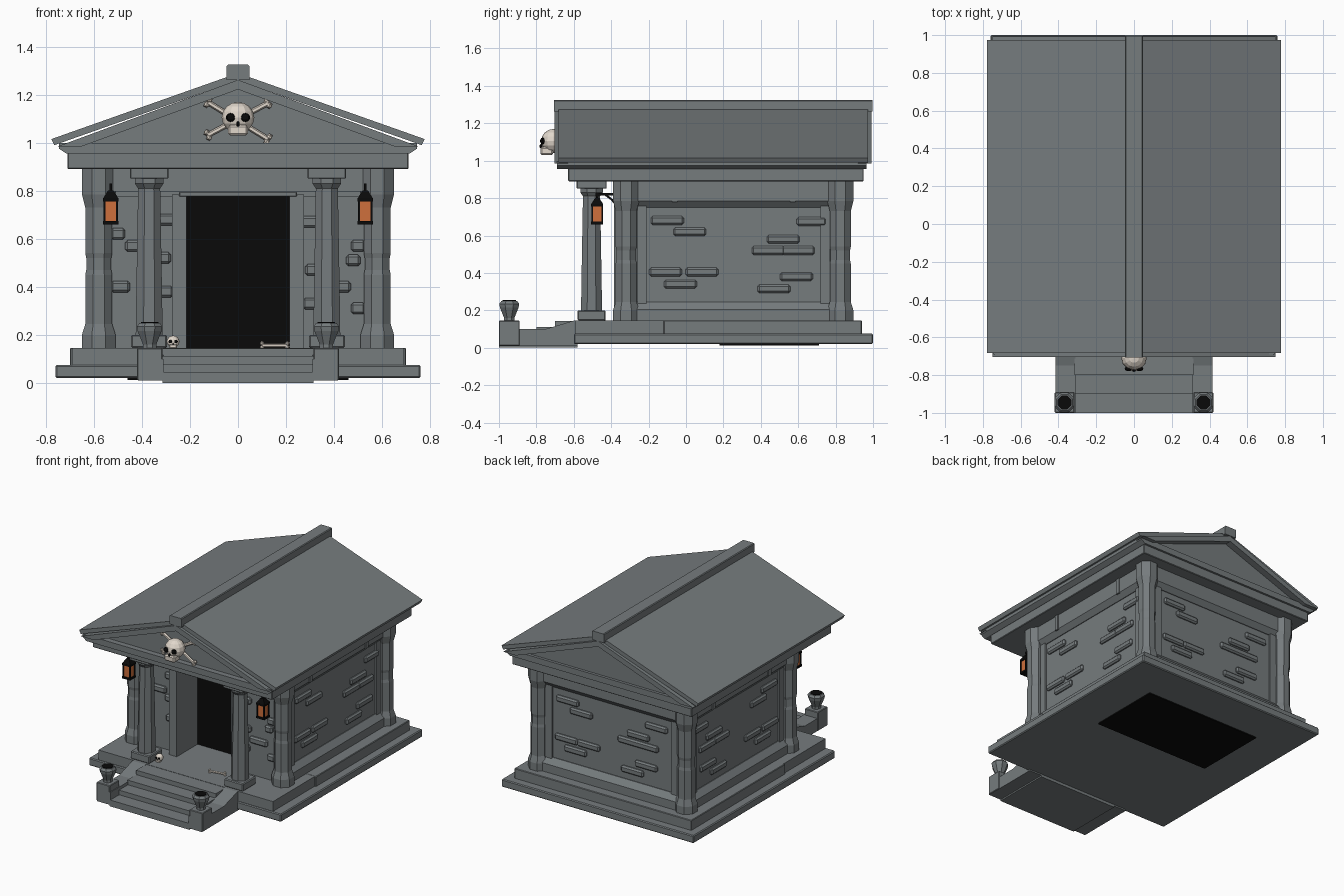
import bpy, bmesh, math
from mathutils import Vector, Matrix

if "Cube" in bpy.data.objects:
    bpy.data.objects.remove(bpy.data.objects["Cube"])


def material(name, rgb):
    m = bpy.data.materials.new(name)
    m.diffuse_color = (*rgb, 1)
    m.use_nodes = True
    m.node_tree.nodes["Principled BSDF"].inputs["Base Color"].default_value = m.diffuse_color
    return m


STONE = material("grey_stone", (0.18, 0.2, 0.207))
BLACK = material("black", (0.003, 0.003, 0.003))
BONE = material("bone", (0.75, 0.68, 0.6))
GLOW = material("lantern_orange", (0.62, 0.16, 0.045))


def finish(name, bm, mat):
    bmesh.ops.recalc_face_normals(bm, faces=bm.faces)
    me = bpy.data.meshes.new(name)
    bm.to_mesh(me)
    bm.free()
    me.materials.append(mat)
    ob = bpy.data.objects.new(name, me)
    bpy.context.collection.objects.link(ob)
    return ob


def box(name, x, y, z, mat=STONE, bevel=0):
    """Box from (min, max) ranges in any order."""
    bm = bmesh.new()
    size = [abs(r[1] - r[0]) for r in (x, y, z)]
    mid = [(r[0] + r[1]) / 2 for r in (x, y, z)]
    bmesh.ops.create_cube(bm, size=1, matrix=Matrix.Translation(mid) @ Matrix.Diagonal((*size, 1)))
    if bevel:
        bmesh.ops.bevel(bm, geom=bm.edges[:], offset=bevel, segments=1, affect='EDGES')
    return finish(name, bm, mat)


def prism(name, pts, a, b, axis='y', mat=STONE):
    """Extrude a profile; points are (x,z) along y, or (y,z) along x."""
    bm = bmesh.new()
    place = (lambda p, d: (p[0], d, p[1])) if axis == 'y' else (lambda p, d: (d, p[0], p[1]))
    f = bm.faces.new([bm.verts.new(place(p, a)) for p in pts])
    ext = bmesh.ops.extrude_face_region(bm, geom=[f])
    delta = Vector(place((0, 0), b - a))
    bmesh.ops.translate(bm, vec=delta, verts=[v for v in ext['geom'] if isinstance(v, bmesh.types.BMVert)])
    return finish(name, bm, mat)


def turned(name, x, y, profile, n=8, mat=STONE):
    """Faceted column from (apothem, z) rings."""
    bm = bmesh.new()
    rings = []
    for r, z in profile:
        R = r / math.cos(math.pi / n)
        rings.append([bm.verts.new((x + R * math.cos((i + .5) * 2 * math.pi / n),
                                    y + R * math.sin((i + .5) * 2 * math.pi / n), z)) for i in range(n)])
    for a, b in zip(rings, rings[1:]):
        for i in range(n):
            bm.faces.new((a[i], a[(i + 1) % n], b[(i + 1) % n], b[i]))
    bm.faces.new(rings[0])
    bm.faces.new(rings[-1])
    return finish(name, bm, mat)


def ball(name, c, r, mat, seg=10):
    bm = bmesh.new()
    bmesh.ops.create_uvsphere(bm, u_segments=seg, v_segments=seg * 2 // 3, radius=1,
                              matrix=Matrix.Translation(c) @ Matrix.Diagonal((*r, 1)))
    return finish(name, bm, mat)


def bone(name, p, q, r):
    p, q = Vector(p), Vector(q)
    d = q - p
    rot = d.to_track_quat('Z', 'Y').to_matrix().to_4x4()
    bm = bmesh.new()
    bmesh.ops.create_cone(bm, cap_ends=True, segments=6, radius1=r, radius2=r, depth=d.length,
                          matrix=Matrix.Translation((p + q) / 2) @ rot)
    side = d.cross(Vector((0, 1, 0))).normalized() * r
    for e in (p, q):
        for s in (-1, 1):
            bmesh.ops.create_icosphere(bm, subdivisions=1, radius=r * 1.3, matrix=Matrix.Translation(e + side * s))
    return finish(name, bm, BONE)


def skull(name, x, y, z, k):
    """Skull facing -y, k = cranium radius."""
    ball(name + "_cranium", (x, y, z), (k, k * .95, k * .95), BONE, 12)
    box(name + "_jaw", (x - k * .6, x + k * .6), (y - k, y), (z - k * 1.1, z - k * .45), BONE, k * .12)
    for s in (-1, 1):
        ball(name + "_eye", (x + s * k * .45, y - k * .83, z), (k * .3, k * .2, k * .27), BLACK, 8)
    ball(name + "_nose", (x, y - k * .95, z - k * .4), (k * .12, k * .14, k * .18), BLACK, 6)


# base slabs and floor plate
box("lower_base", (-.76, .76), (-.6, 1), (.02, .075), bevel=.006)
box("upper_base_front", (-.69, .69), (-.59, -.1), (.07, .145))
box("upper_base_back", (-.7, .7), (-.12, .94), (.07, .146), bevel=.004)
box("floor_hatch", (-.46, .46), (.18, .71), (.012, .03), BLACK)

# stairs with cheek walls, pedestals and urns
steps = [(-1, 0)]
for i in range(4):
    h = (.045, .078, .111, .143)[i]
    steps += [(-1 + i * .1, h), (-.9 + i * .1, h)]
prism("steps", steps + [(-.58, .143), (-.58, 0)], -.315, .315, 'x')
for s in (-1, 1):
    prism("stair_cheek", [(-1, .01), (-1, .1), (-.75, .1), (-.6, .145), (-.58, .145), (-.58, .01)],
          s * .31, s * .415, 'x')
    box("urn_pedestal", (s * .315, s * .42), (-1, -.89), (.01, .145), bevel=.004)
    turned("urn", s * .368, -.945, [(.028, .145), (.028, .16), (.05, .215), (.053, .235), (.042, .25)])
    turned("urn_opening", s * .368, -.945, [(.036, .249), (.036, .254)], mat=BLACK)

# chamber walls around the doorway
box("chamber", (-.58, .58), (-.14, .83), (.145, .9))
box("dark_doorway", (-.216, .216), (-.15, -.141), (.145, .78), BLACK)
box("front_wall_top", (-.58, .58), (-.34, -.14), (.775, .9))
box("door_lintel", (-.245, .245), (-.395, -.15), (.775, .796), bevel=.004)
rail = [(.57, .145), (.62, .145), (.62, .205), (.585, .245), (.57, .245)]
top_rail = [(.57, .75), (.585, .75), (.615, .785), (.615, .9), (.57, .9)]
for s in (-1, 1):
    box("front_wall", (s * .215, s * .58), (-.33, -.14), (.145, .9))
    box("door_jamb", (s * .215, s * .275), (-.385, -.15), (.145, .785))
    # sloped rails framing the side panels
    for p in (rail, top_rail):
        prism("side_rail", [(s * x, z) for x, z in p], -.32, .82)
    box("front_top_beam", (s * .0, s * .58), (-.36, -.3), (.796, .9))
    # raised strips beside the pillars
    for y in (-.235, .745):
        box("side_stile", (s * .57, s * .592), (y - .025, y + .025), (.145, .9))
    box("back_stile", (s * .47, s * .53), (.82, .842), (.145, .9))
    for y in (-.06, .57):
        box("upper_bracket", (s * .58, s * .622), (y - .015, y + .015), (.78, .895))
    # corner pillars
    for y in (-.32, .825):
        turned("corner_pillar", s * .58, y, [(.07, .145), (.07, .2), (.056, .245), (.056, .45), (.052, .47),
               (.052, .52), (.056, .54), (.056, .73), (.07, .785), (.07, .9)])
for p in (rail, top_rail):
    prism("back_rail", [(x + .25, z) for x, z in p], -.58, .58, 'x')

# raised bricks: (position along the wall, height)
wall_bricks = [(-.1, .68), (.02, .62), (.68, .675), (.52, .58), (.44, .52), (.6, .52),
               (-.11, .405), (.085, .405), (-.03, .34), (.59, .38), (.47, .315)]
for u, z in wall_bricks:
    hz = (z - .023, z + .023)
    for s in (-1, 1):
        box("side_brick", (s * .56, s * .598), (u - .088, min(u + .088, .75)), hz, bevel=.01)
    v = (.29 - u) * .9
    box("back_brick", (v - .088, v + .088), (.81, .848), hz, bevel=.01)
for x, z, w in [(-.5, .62, .03), (-.49, .4, .04), (-.3, .68, .04), (-.31, .52, .03), (-.3, .38, .03), (-.4, .57, .07),
                (.5, .57, .03), (.48, .51, .03), (.5, .31, .03), (.3, .67, .04), (.31, .47, .03), (.3, .33, .03),
                (.4, .4, .07)]:
    box("front_brick", (x - w, x + w), (-.35, -.32), (z - .024, z + .024), bevel=.01)

# porch columns and lanterns
for s in (-1, 1):
    x = s * .37
    box("column_plinth", (x - .075, x + .075), (-.58, -.43), (.145, .2), bevel=.006)
    turned("column_shaft", x, -.505, [(.056, .2), (.054, .35), (.046, .81), (.06, .83), (.06, .855)])
    box("column_capital", (x - .08, x + .08), (-.585, -.425), (.85, .895), bevel=.004)
    x, y = s * .53, -.475
    box("lantern_glass", (x - .025, x + .025), (y - .025, y + .025), (.67, .76), GLOW)
    for z in (.66, .755):
        box("lantern_frame", (x - .032, x + .032), (y - .032, y + .032), (z, z + .014), BLACK)
    for i in (-1, 1):
        for j in (-1, 1):
            box("lantern_post", (x + i * .022, x + i * .031), (y + j * .022, y + j * .031), (.665, .765), BLACK)
    turned("lantern_cap", x, y, [(.032, .768), (.012, .8), (.006, .802), (.006, .83)], 4, BLACK)
    box("lantern_arm", (x - .006, x + .006), (-.485, -.36), (.815, .828), BLACK)
    prism("lantern_brace", [(-.44, .818), (-.39, .78), (-.375, .78), (-.42, .818)], x - .005, x + .005, 'x', BLACK)

# entablature, gables, roof
box("architrave", (-.71, .71), (-.63, .95), (.89, .96), bevel=.004)
prism("cornice", [(-.715, .955), (.715, .955), (.745, .975), (.745, .998), (-.745, .998), (-.745, .975)], -.69, .965)
prism("gable_core", [(-.74, .98), (.74, .98), (0, 1.255)], -.65, .945)
for a, b in ((-.703, -.63), (.92, .993)):
    prism("raking_trim", [(-.75, .985), (0, 1.262), (.75, .985), (.65, .985), (0, 1.222), (-.65, .985)], a, b)
prism("roof", [(-.778, 1.015), (0, 1.29), (.778, 1.015), (.765, .99), (0, 1.26), (-.765, .99)], -.683, .973)
prism("ridge_cap", [(-.047, 1.262), (-.047, 1.32), (-.042, 1.325), (.042, 1.325), (.047, 1.32), (.047, 1.262)],
      -.707, .996)

# skull and crossbones, porch remains
skull("gable_skull", 0, -.71, 1.105, .068)
for s in (-1, 1):
    bone("crossbone", (-.125, -.672, 1.1 + s * .068), (.125, -.672, 1.09 - s * .075), .011)
skull("floor_skull", -.27, -.5, .172, .026)
bone("floor_bone", (.1, -.46, .156), (.205, -.44, .156), .008)
